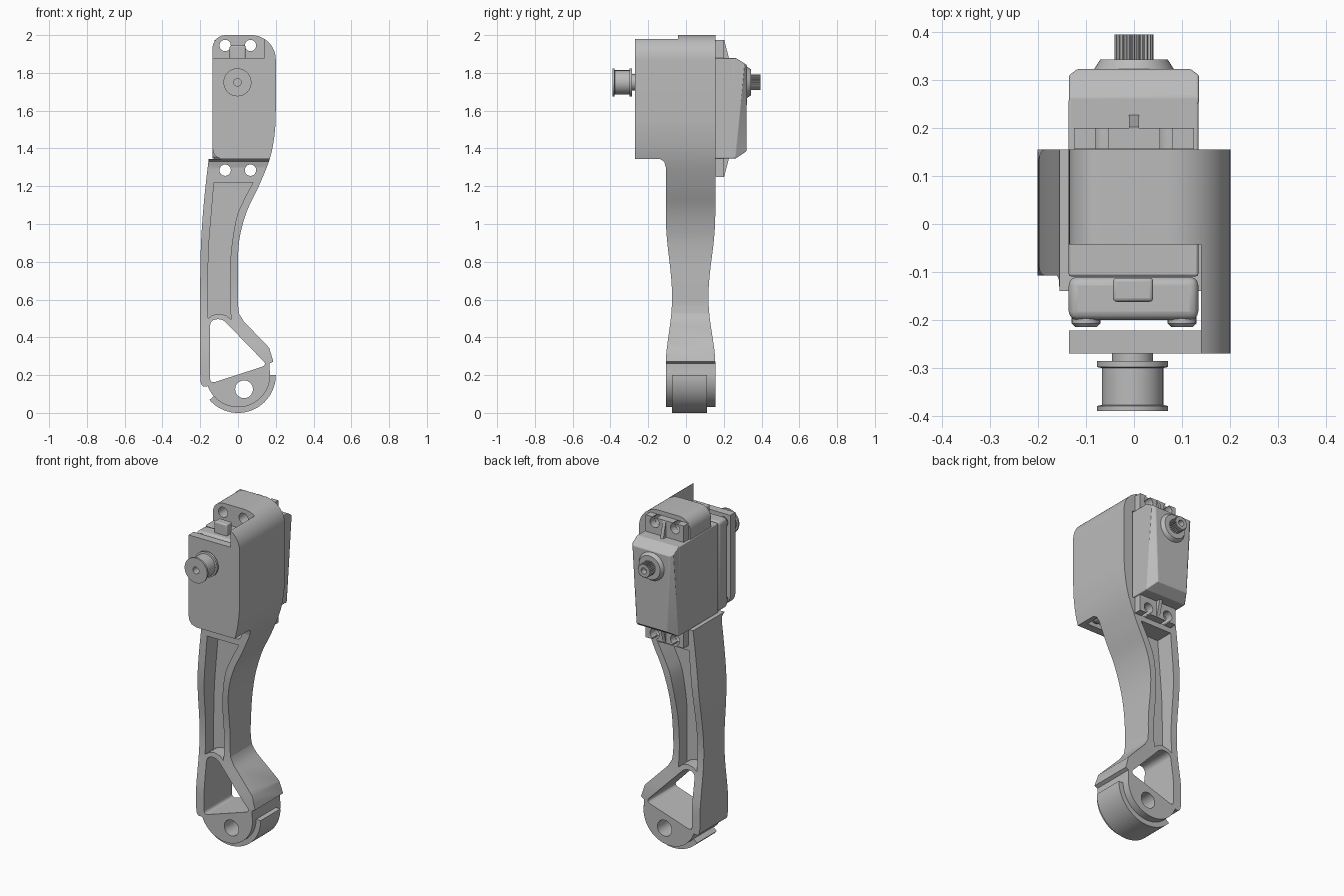
import bpy, bmesh, math
from mathutils import Vector

if "Cube" in bpy.data.objects:
    bpy.data.objects.remove(bpy.data.objects["Cube"])

grey = bpy.data.materials.new("mid grey")
grey.diffuse_color = (0.5, 0.5, 0.5, 1)
grey.use_nodes = True
grey.node_tree.nodes["Principled BSDF"].inputs["Base Color"].default_value = grey.diffuse_color


def finish(name, bm, bevel=0):
    bmesh.ops.recalc_face_normals(bm, faces=bm.faces[:])
    me = bpy.data.meshes.new(name)
    bm.to_mesh(me)
    bm.free()
    me.materials.append(grey)
    ob = bpy.data.objects.new(name, me)
    bpy.context.collection.objects.link(ob)
    if bevel:
        m = ob.modifiers.new("bevel", 'BEVEL')
        m.width, m.segments = bevel, 3
    return ob


def prism(name, pts, axis, a, b, bevel=0):
    """Extrude a flat profile along an axis: (x,z) along y or (y,z) along x."""
    bm = bmesh.new()
    place = (lambda p, d: (p[0], d, p[1])) if axis == 'y' else (lambda p, d: (d, p[0], p[1]))
    lo = [bm.verts.new(place(p, a)) for p in pts]
    hi = [bm.verts.new(place(p, b)) for p in pts]
    bm.faces.new(lo)
    bm.faces.new(hi[::-1])
    n = len(pts)
    for i in range(n):
        bm.faces.new((lo[i], lo[(i + 1) % n], hi[(i + 1) % n], hi[i]))
    return finish(name, bm, bevel)


def box(name, x0, x1, y0, y1, z0, z1, bevel=0):
    return prism(name, [(x0, z0), (x1, z0), (x1, z1), (x0, z1)], 'y', y0, y1, bevel)


def hull(name, pts, bevel=0):
    bm = bmesh.new()
    for p in pts:
        bm.verts.new(p)
    bmesh.ops.convex_hull(bm, input=bm.verts[:])
    bmesh.ops.dissolve_limit(bm, angle_limit=0.01, verts=bm.verts[:], edges=bm.edges[:])
    return finish(name, bm, bevel)


def lathe(name, prof, cx, cz, n=48):
    """Spin a closed (radius, y) profile around an axis along y."""
    bm = bmesh.new()
    rings = [[bm.verts.new((cx + r * math.cos(t), y, cz + r * math.sin(t))) for r, y in prof]
             for t in (2 * math.pi * i / n for i in range(n))]
    k = len(prof)
    for i in range(n):
        p, q = rings[i], rings[(i + 1) % n]
        for j in range(k):
            bm.faces.new((p[j], p[(j + 1) % k], q[(j + 1) % k], q[j]))
    return finish(name, bm)


def arc(cx, cz, r, a0, a1, n=24):
    return [(cx + r * math.cos(math.radians(a0 + (a1 - a0) * i / n)),
             cz + r * math.sin(math.radians(a0 + (a1 - a0) * i / n))) for i in range(n + 1)]


def circle(cx, cz, r, n=32):
    return arc(cx, cz, r, 0, 360, n)[:-1]


def spline(pts, n=6):
    """Smooth curve through the points."""
    v = [Vector(p) for p in [pts[0]] + pts + [pts[-1]]]
    out = []
    for a, b, c, d in zip(v, v[1:], v[2:], v[3:]):
        for i in range(n):
            t = i / n
            out.append(tuple(0.5 * (2 * b + (c - a) * t + (2 * a - 5 * b + 4 * c - d) * t * t
                                    + (3 * b - a - 3 * c + d) * t ** 3)))
    return out + [pts[-1]]


def rounded(pts, r, n=8):
    """Closed polygon with rounded corners."""
    out = []
    for i, p in enumerate(pts):
        p, a, b = Vector(p), Vector(pts[i - 1]), Vector(pts[(i + 1) % len(pts)])
        s, e = p + (a - p).normalized() * r, p + (b - p).normalized() * r
        out += [tuple(s * (1 - t) ** 2 + p * 2 * t * (1 - t) + e * t * t)
                for t in (j / n for j in range(n + 1))]
    return out


def boolean(ob, tool, op='DIFFERENCE'):
    m = ob.modifiers.new("cut", 'BOOLEAN')
    m.object, m.operation, m.solver = tool, op, 'EXACT'
    bpy.context.view_layer.objects.active = ob
    bpy.ops.object.modifier_apply(modifier=m.name)
    bpy.data.objects.remove(tool)


# Leg frame: front outline intersected with the waisted side outline
right = spline([(0.2, 1.87), (0.2, 1.6), (0.193, 1.47), (0.168, 1.345), (0.11, 1.2),
                (0.048, 1.07), (0.012, 0.945), (0, 0.83), (0, 0.7), (0, 0.57)])
heel = [(0.006, 0.525), (0.03, 0.485), (0.165, 0.345), (0.187, 0.272), (0.168, 0.262)]
foot = arc(0, 0.2, 0.17, 10, -160, 32)
left = spline([(-0.165, 0.14), (-0.19, 0.145), (-0.2, 0.2), (-0.2, 0.45), (-0.2, 0.7), (-0.197, 0.87),
               (-0.187, 1.04), (-0.172, 1.2), (-0.155, 1.345)], 4)
plate = [(-0.085, 1.345), (-0.115, 1.355), (-0.13, 1.375), (-0.135, 1.4)]
top = arc(-0.065, 1.93, 0.07, 180, 90, 10) + arc(0.07, 1.87, 0.13, 90, 5, 14)
frame = prism("leg_frame", right + heel + foot + left + plate + top, 'y', -0.5, 0.5)


def waist(edge, inward):
    pts = [(0.27 + 0.78 * i / 24) for i in range(25)]
    return [(edge + inward * math.sin(math.pi * (i / 24) ** 0.85) ** 2, z) for i, z in enumerate(pts)]


side = ([(-0.107, -0.1)] + waist(-0.107, 0.033) + [(-0.107, 1.3), (-0.115, 1.33), (-0.14, 1.345),
        (-0.27, 1.345), (-0.27, 2.1), (0.155, 2.1)] + waist(0.155, -0.036)[::-1] + [(0.155, -0.1)])
boolean(frame, prism("tool", side, 'x', -0.5, 0.5), 'INTERSECT')

# Servo pocket, top step and the foot openings
boolean(frame, box("tool", -0.4, 0.14, -0.222, 0.4, 1.345, 1.88))
boolean(frame, box("tool", -0.4, 0.14, -0.4, -0.043, 1.88, 2.2))
tri = [(-0.148, 0.155), (0.155, 0.253), (-0.085, 0.5), (-0.148, 0.49)]
boolean(frame, prism("tool", rounded(tri, 0.031), 'y', -0.6, 0.6))
boolean(frame, prism("tool", circle(0.032, 0.125, 0.047), 'y', -0.6, 0.6))

# Recessed channel on both faces of the shank
channel = (spline([(-0.127, 1.22), (-0.142, 1.04), (-0.155, 0.87), (-0.16, 0.65), (-0.16, 0.5)])
           + [(-0.135, 0.517), (-0.1, 0.525), (-0.065, 0.517)]
           + spline([(-0.038, 0.495), (-0.04, 0.67), (-0.038, 0.84), (-0.01, 1.025), (0.03, 1.125), (0.08, 1.22)]))
for y0, y1 in ((-0.6, 0.0), (0.047, 0.6)):
    boolean(frame, prism("tool", channel, 'y', y0, y1))

# Servo mounting tabs with open slots and a centre rib
tabs = []
for name, z0, z1, root, tip in (("upper_tab", 1.87, 1.975, 1.875, 1.975), ("lower_tab", 1.25, 1.355, 1.35, 1.25)):
    tab = box(name, -0.125, 0.125, 0.156, 0.2, z0, z1)
    hz = 1.945 if z0 > 1.5 else 1.285
    for x in (-0.067, 0.067):
        boolean(tab, box("tool", x - 0.013, x + 0.013, 0.1, 0.3, min(hz, tip) - 0.02 * (tip < hz),
                         max(hz, tip) + 0.02 * (tip > hz)))
    tabs.append(tab)
    hull(name + "_rib", [(x, y, z) for x in (-0.01, 0.01)
                         for y, z in ((0.19, root), (0.228, root), (0.19, tip), (0.202, tip))])

# Screw holes through the frame and tabs
for x in (-0.068, 0.066):
    for ob, z in ((frame, 1.285), (frame, 1.945), (tabs[0], 1.945), (tabs[1], 1.285)):
        boolean(ob, prism("tool", circle(x, z, 0.03), 'y', -0.6, 0.6))

# Raised tread on the foot
prism("foot_tread", arc(0, 0.2, 0.2, 221, 360, 36) + arc(0, 0.2, 0.16, 360, 221, 36), 'y', -0.073, 0.112)

# Servo case: base, body and sloped gear cap
box("servo_base", -0.136, 0.134, -0.2, -0.11, 1.347, 1.878, 0.018)
box("servo_body", -0.136, 0.134, -0.109, 0.262, 1.347, 1.878, 0.005)
cap = [(0.135, 0.25, 1.347), (0.135, 0.263, 1.347), (0.135, 0.25, 1.878), (0.135, 0.265, 1.878),
       (0.135, 0.31, 1.85), (0.1, 0.32, 1.385), (0.118, 0.323, 1.84)]
hull("gear_cap", [(s * x, y, z) for x, y, z in cap for s in (-1, 1)], 0.004)
for x in (-0.1, 0.1):
    for z in (1.385, 1.84):
        lathe("case_screw", [(0.001, -0.215), (0.022, -0.215), (0.03, -0.207), (0.03, -0.19), (0.001, -0.19)], x, z, 24)

# Cable outlet on top of the servo
box("cable_outlet", -0.044, 0.04, -0.162, -0.112, 1.86, 1.945, 0.008)

# Output collar and toothed spline
lathe("output_collar", [(0.001, 0.29), (0.092, 0.29), (0.088, 0.315), (0.07, 0.343), (0.001, 0.343)], 0, 1.75)
teeth = [(r * math.cos(math.pi * i / 48), 1.75 + r * math.sin(math.pi * i / 48))
         for i in range(96) for r in [0.041 if i % 4 < 2 else 0.036]]
gear = prism("output_spline", teeth, 'y', 0.33, 0.395)
boolean(gear, prism("tool", circle(0, 1.75, 0.018, 24), 'y', 0.36, 0.5))

# Front pulley with flanges, hub and bore
lathe("pulley", [(0.02, -0.39), (0.074, -0.39), (0.074, -0.379), (0.064, -0.377), (0.064, -0.3), (0.074, -0.298),
                 (0.074, -0.285), (0.043, -0.285), (0.043, -0.25), (0.02, -0.25)], -0.003, 1.75)

# Smooth curved surfaces, keep hard edges
for ob in bpy.context.scene.objects:
    ob.select_set(True)
bpy.context.view_layer.objects.active = frame
bpy.ops.object.shade_smooth_by_angle(angle=math.radians(30))
